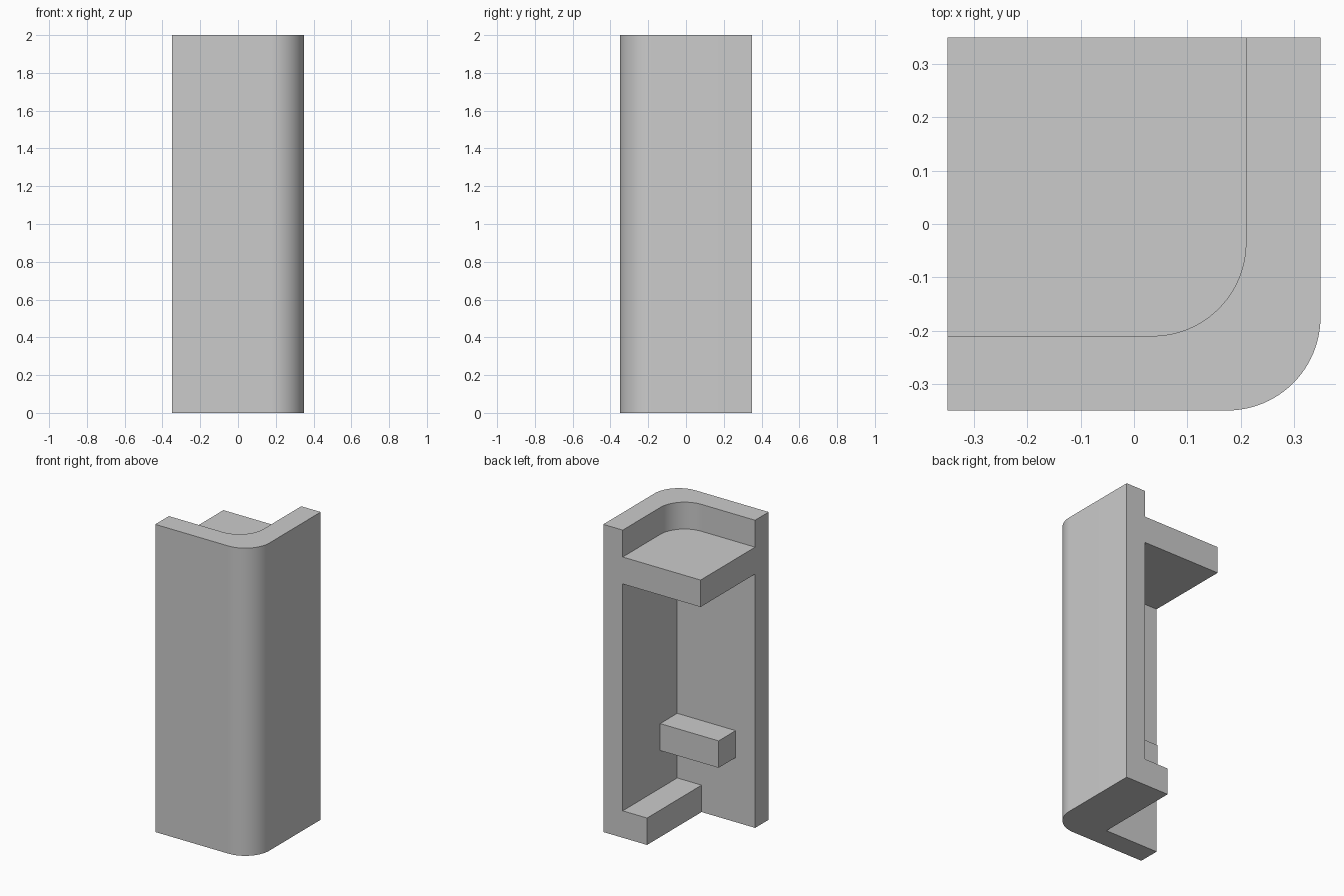
import bpy, math

cube = bpy.data.objects.get("Cube")
if cube:
    bpy.data.objects.remove(cube, do_unlink=True)

H = 0.35          # half width of the footprint
IN = 0.21         # inner wall face
R = 0.175         # corner radius, also shelf, ledge and rail size
TOP = 2.0
SHELF_BOTTOM = 1.65

grey = bpy.data.materials.new("plain grey")
grey.use_nodes = True
grey.diffuse_color = (0.6, 0.6, 0.6, 1)
grey.node_tree.nodes["Principled BSDF"].inputs["Base Color"].default_value = (0.6, 0.6, 0.6, 1)


def prism(name, profile, low, high, place):
    """Extrude a closed profile; place(a, b, t) maps it into space."""
    n = len(profile)
    verts = [place(a, b, t) for t in (low, high) for a, b in profile]
    faces = [list(range(n))[::-1], list(range(n, 2 * n))]
    faces += [[i, (i + 1) % n, n + (i + 1) % n, n + i] for i in range(n)]
    mesh = bpy.data.meshes.new(name)
    mesh.from_pydata(verts, [], faces)
    mesh.materials.append(grey)
    obj = bpy.data.objects.new(name, mesh)
    bpy.context.collection.objects.link(obj)
    return obj


def upright(a, b, t):
    return (a, b, t)


def lengthwise(a, b, t):
    return (a, -t, b)


def rounded_corner(edge, far, steps=24):
    """Square profile whose +x -y corner is an arc."""
    c = edge - R
    arc = []
    for i in range(steps + 1):
        angle = math.pi / 2 * (i / steps - 1)
        arc.append((c + R * math.cos(angle), -c + R * math.sin(angle)))
    return [(-far, -edge)] + arc + [(edge, far), (-far, far)]


def cut(target, cutter):
    mod = target.modifiers.new("cut", "BOOLEAN")
    mod.operation = "DIFFERENCE"
    mod.solver = "EXACT"
    mod.object = cutter
    bpy.context.view_layer.objects.active = target
    bpy.ops.object.modifier_apply(modifier=mod.name)
    bpy.data.objects.remove(cutter, do_unlink=True)


# Corner body with a rounded outer edge
body = prism("corner_body", rounded_corner(H, H), 0, TOP, upright)

# Rounded pocket above the shelf
cut(body, prism("top_pocket", rounded_corner(IN, 0.5), TOP - R, TOP + 0.2, upright))

# Square recess below the shelf, stepped to leave the floor ledge
recess = [(-0.5, -0.2), (IN - R, -0.2), (IN - R, R), (IN, R),
          (IN, SHELF_BOTTOM), (-0.5, SHELF_BOTTOM)]
cut(body, prism("lower_recess", recess, -0.5, IN, lengthwise))

# Short rail on the front wall, set slightly into both walls
rail = [(-IN, 0.42), (IN + 0.02, 0.42), (IN + 0.02, 0.42 + R), (-IN, 0.42 + R)]
prism("wall_rail", rail, IN - R, IN + 0.02, lengthwise)

# Smooth arcs, sharp edges elsewhere
bpy.ops.object.select_all(action="DESELECT")
body.select_set(True)
bpy.context.view_layer.objects.active = body
bpy.ops.object.shade_smooth_by_angle(angle=math.radians(30))
